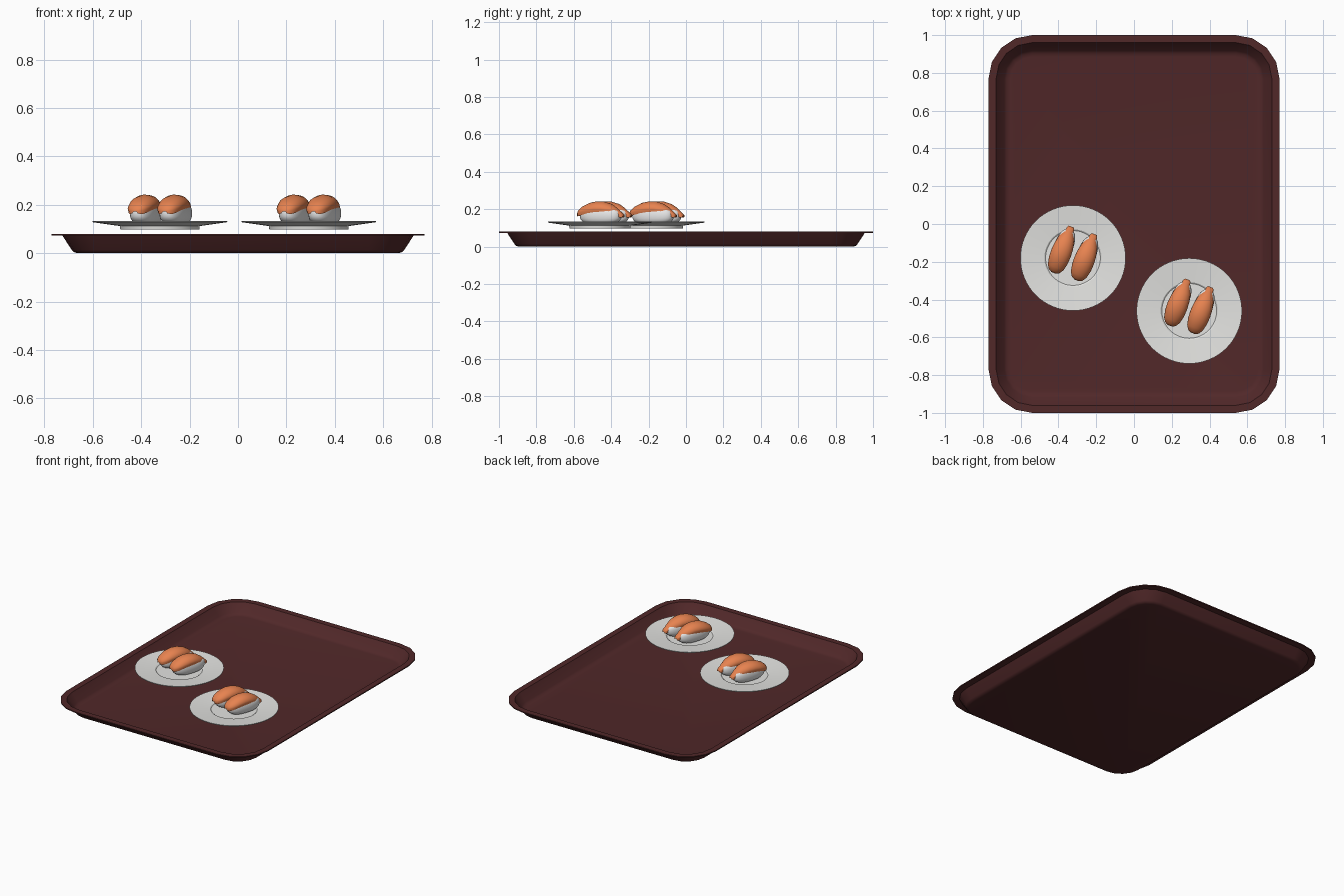
import bpy, bmesh, math
from mathutils import Matrix

if "Cube" in bpy.data.objects:
    bpy.data.objects.remove(bpy.data.objects["Cube"])


def material(name, rgb):
    m = bpy.data.materials.new(name)
    m.diffuse_color = (*rgb, 1)
    m.use_nodes = True
    m.node_tree.nodes["Principled BSDF"].inputs["Base Color"].default_value = m.diffuse_color
    return m


LACQUER = material("dark_red_lacquer", (0.082, 0.021, 0.022))
CERAMIC = material("white_ceramic", (0.77, 0.77, 0.75))
RICE = material("rice_white", (0.80, 0.80, 0.80))
SALMON = material("salmon_orange", (0.85, 0.24, 0.085))


def loft(name, rings, mat, angle, matrix=Matrix(), cap=True):
    """Skin a list of equal-length closed rings and cap both ends."""
    bm = bmesh.new()
    loops = [[bm.verts.new(p) for p in r] for r in rings]
    n = len(loops[0])
    for a, b in zip(loops, loops[1:]):
        for i in range(n):
            j = (i + 1) % n
            bm.faces.new((a[i], a[j], b[j], b[i]))
    if cap:
        bm.faces.new(loops[0][::-1])
        bm.faces.new(loops[-1])
    bmesh.ops.remove_doubles(bm, verts=bm.verts, dist=1e-5)
    bmesh.ops.recalc_face_normals(bm, faces=bm.faces)
    me = bpy.data.meshes.new(name)
    bm.to_mesh(me)
    bm.free()
    ob = bpy.data.objects.new(name, me)
    bpy.context.collection.objects.link(ob)
    me.materials.append(mat)
    ob.matrix_world = matrix
    bpy.ops.object.select_all(action='DESELECT')
    bpy.context.view_layer.objects.active = ob
    ob.select_set(True)
    bpy.ops.object.shade_smooth_by_angle(angle=math.radians(angle))
    return ob


def rounded_rect(inset, z, hx=0.77, hy=1.0, r=0.23, seg=4):
    pts = []
    for k, (sx, sy) in enumerate([(1, 1), (-1, 1), (-1, -1), (1, -1)]):
        for i in range(seg + 1):
            a = math.pi / 2 * (k + i / seg)
            pts.append((sx * (hx - r) + (r - inset) * math.cos(a),
                        sy * (hy - r) + (r - inset) * math.sin(a), z))
    return pts


# Tray: underside, sloped wall, flat rim, inner wall, floor
tray = [(0.105, 0), (0.09, 0.005), (0.083, 0.013), (0.044, 0.073), (0, 0.073),
        (0, 0.08), (0.04, 0.08), (0.083, 0.024), (0.095, 0.015), (0.115, 0.012)]
loft("tray", [rounded_rect(i, z) for i, z in tray], LACQUER, 40)


def circle(r, z, n=64):
    return [(r * math.cos(2 * math.pi * i / n), r * math.sin(2 * math.pi * i / n), z)
            for i in range(n)]


def spow(v, e):
    return math.copysign(abs(v) ** e, v)


def rice_rings(a=0.051, b=0.116, c=0.051, zc=0.165, e=0.8, n=32, m=16):
    """Superellipsoid block of rice."""
    rings = []
    for k in range(1, m):
        t = -math.pi / 2 + math.pi * k / m
        s = spow(math.cos(t), e)
        rings.append([(a * s * spow(math.cos(2 * math.pi * i / n), e),
                       b * s * spow(math.sin(2 * math.pi * i / n), e),
                       zc + c * spow(math.sin(t), e)) for i in range(n)])
    return rings


# Fish slice stations: position along, half width, crest height, edge droop
SLICE = [(-0.131, 0.012, 0.182, 0.008), (-0.122, 0.030, 0.197, 0.020),
         (-0.10, 0.044, 0.215, 0.032), (-0.06, 0.053, 0.234, 0.040),
         (-0.02, 0.055, 0.242, 0.042), (0.02, 0.052, 0.240, 0.040),
         (0.06, 0.044, 0.228, 0.036), (0.09, 0.030, 0.209, 0.026),
         (0.105, 0.022, 0.196, 0.018), (0.12, 0.021, 0.182, 0.012),
         (0.131, 0.014, 0.172, 0.006)]


def slice_rings(n=12):
    rings = []
    for y, w, z, d in SLICE:
        th = 0.016 if abs(y) < 0.125 else 0.009
        arc = [math.pi / 2 * (-1 + 2 * i / n) for i in range(n + 1)]
        top = [(w * math.sin(a), y, z - d * (1 - math.cos(a))) for a in arc]
        low = [(0.9 * w * math.sin(a), y, z - th - d * (1 - math.cos(a)))
               for a in reversed(arc)]
        rings.append(top + low)
    return rings


# Two plates, each with a pair of sushi pieces
plate = [(0.163, 0.097), (0.165, 0.112), (0.278, 0.128), (0.279, 0.133),
         (0.152, 0.122), (0.145, 0.117)]
for p, (px, py) in enumerate([(-0.323, -0.18), (0.2925, -0.46)], 1):
    loft(f"plate_{p}", [circle(r, z) for r, z in plate], CERAMIC, 20,
         Matrix.Translation((px, py, 0)))
    for s, (dx, dy) in enumerate([(-0.056, 0.044), (0.066, 0.004)], 1):
        place = (Matrix.Translation((px + dx, py + dy, 0))
                 @ Matrix.Rotation(math.radians(-21), 4, 'Z'))
        loft(f"rice_{p}_{s}", rice_rings(), RICE, 60, place)
        loft(f"fish_slice_{p}_{s}", slice_rings(), SALMON, 60, place)
